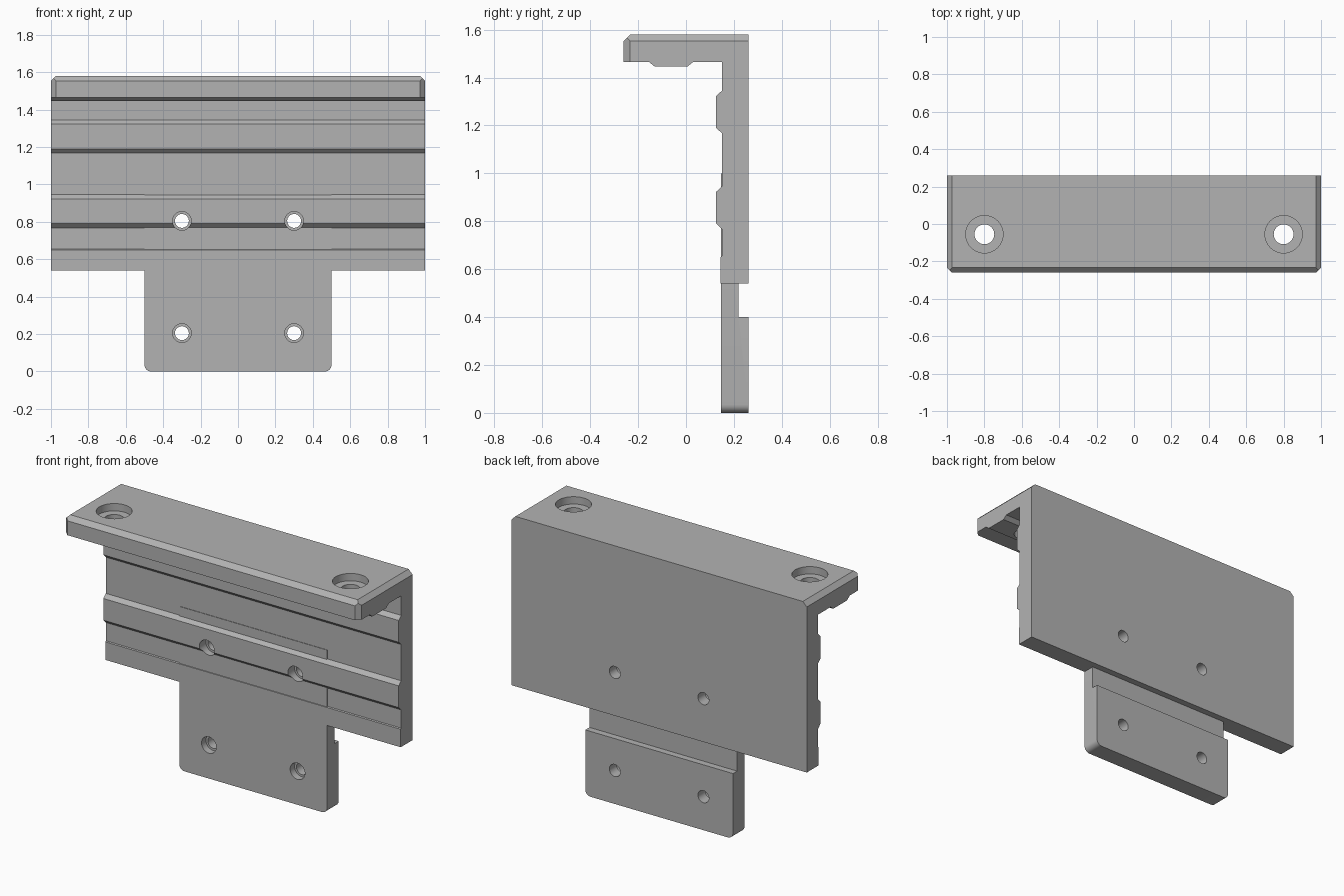
import bpy, bmesh, math
from mathutils import Vector, Matrix

if "Cube" in bpy.data.objects:
    bpy.data.objects.remove(bpy.data.objects["Cube"])

grey = bpy.data.materials.new("plain grey")
grey.diffuse_color = (0.45, 0.45, 0.45, 1)
grey.use_nodes = True
grey.node_tree.nodes["Principled BSDF"].inputs["Base Color"].default_value = grey.diffuse_color


def extrude_profile(bm, points, vec):
    """Close a planar outline and sweep it along vec."""
    face = bm.faces.new([bm.verts.new(p) for p in points])
    geom = bmesh.ops.extrude_face_region(bm, geom=[face])["geom"]
    bmesh.ops.translate(bm, verts=[v for v in geom if isinstance(v, bmesh.types.BMVert)], vec=vec)
    bmesh.ops.recalc_face_normals(bm, faces=bm.faces)


def make_object(name, bm):
    mesh = bpy.data.meshes.new(name)
    bm.to_mesh(mesh)
    bm.free()
    mesh.materials.append(grey)
    obj = bpy.data.objects.new(name, mesh)
    bpy.context.collection.objects.link(obj)
    return obj


def stepped_cutter(name, rings, matrix, sides=40):
    """Lathed drill shape; rings are (radius, height) along local z."""
    bm = bmesh.new()
    loops = [[bm.verts.new((r * math.cos(2 * math.pi * i / sides),
                            r * math.sin(2 * math.pi * i / sides), h))
              for i in range(sides)] for r, h in rings]
    for a, b in zip(loops, loops[1:]):
        for i in range(sides):
            j = (i + 1) % sides
            bm.faces.new((a[i], a[j], b[j], b[i]))
    bm.faces.new(loops[0])
    bm.faces.new(loops[-1])
    bmesh.ops.recalc_face_normals(bm, faces=bm.faces)
    bm.transform(matrix)
    obj = make_object(name, bm)
    obj.hide_render = True
    return obj


def drill(obj, cutters):
    bpy.context.view_layer.objects.active = obj
    for cutter in cutters:
        mod = obj.modifiers.new("drill", 'BOOLEAN')
        mod.operation, mod.solver, mod.object = 'DIFFERENCE', 'EXACT', cutter
        bpy.ops.object.modifier_apply(modifier=mod.name)


# Angle bracket: L section with raised ribs on the inner faces
section = [(0.26, 0.54), (0.26, 1.58), (-0.26, 1.58), (-0.26, 1.465),
           (-0.155, 1.465), (-0.13, 1.445), (0.005, 1.445), (0.03, 1.465), (0.15, 1.465)]
for top in (1.345, 0.945):
    section += [(0.15, top), (0.126, top - 0.022), (0.126, top - 0.155), (0.15, top - 0.178)]
section += [(0.15, 0.655), (0.145, 0.65), (0.145, 0.54)]
bm = bmesh.new()
extrude_profile(bm, [(-1, y, z) for y, z in section], (2, 0, 0))

# Chamfers along the top side edges, the top front edge and the front corners
c = 0.027
for point, normal in [((1, 0, 1.58 - c), (1, 0, 1)), ((-1, 0, 1.58 - c), (-1, 0, 1)),
                      ((0, -0.26, 1.58 - c), (0, -1, 1)),
                      ((1, -0.26 + c, 1.5), (1, -1, 0)), ((-1, -0.26 + c, 1.5), (-1, -1, 0))]:
    cut = bmesh.ops.bisect_plane(bm, geom=bm.verts[:] + bm.edges[:] + bm.faces[:],
                                 plane_co=point, plane_no=Vector(normal).normalized(),
                                 clear_outer=True)["geom_cut"]
    bmesh.ops.edgeloop_fill(bm, edges=[e for e in cut if isinstance(e, bmesh.types.BMEdge)])
bmesh.ops.recalc_face_normals(bm, faces=bm.faces)
bracket = make_object("angle_bracket", bm)

# Mounting tab: thin neck let into the bracket, thick foot below
bm = bmesh.new()
tab_side = [(0.147, 0), (0.26, 0), (0.26, 0.4), (0.22, 0.4), (0.22, 1.0), (0.147, 1.0)]
extrude_profile(bm, [(-0.5, y, z) for y, z in tab_side], (1, 0, 0))
corners = [e for e in bm.edges if all(v.co.z < 0.01 for v in e.verts)
           and abs(e.verts[0].co.x - e.verts[1].co.x) < 0.01]
bmesh.ops.bevel(bm, geom=corners, offset=0.035, segments=6, profile=0.5, affect='EDGES')
tab = make_object("mounting_tab", bm)

# Screw holes: counterbored from the front, and from above in the top flange
front_holes = []
for x in (-0.3, 0.3):
    for z in (0.205, 0.805):
        m = Matrix.Translation((x, 0, z)) @ Matrix.Rotation(-math.pi / 2, 4, 'X')
        front_holes.append(stepped_cutter("screw_hole_cutter",
                           [(0.05, 0.08), (0.05, 0.19), (0.037, 0.19), (0.037, 0.35)], m))
top_holes = [stepped_cutter("flange_hole_cutter",
             [(0.053, 1.35), (0.053, 1.535), (0.1, 1.535), (0.1, 1.7)],
             Matrix.Translation((x, -0.055, 0))) for x in (-0.8, 0.8)]
drill(bracket, front_holes[1::2] + top_holes)
drill(tab, front_holes)

# Smooth the round walls, keep the machined edges sharp
for obj in (bracket, tab):
    bpy.ops.object.select_all(action='DESELECT')
    obj.select_set(True)
    bpy.context.view_layer.objects.active = obj
    bpy.ops.object.shade_smooth_by_angle(angle=math.radians(25))

# Remove the drilling helpers
for cutter in front_holes + top_holes:
    bpy.data.objects.remove(cutter)
